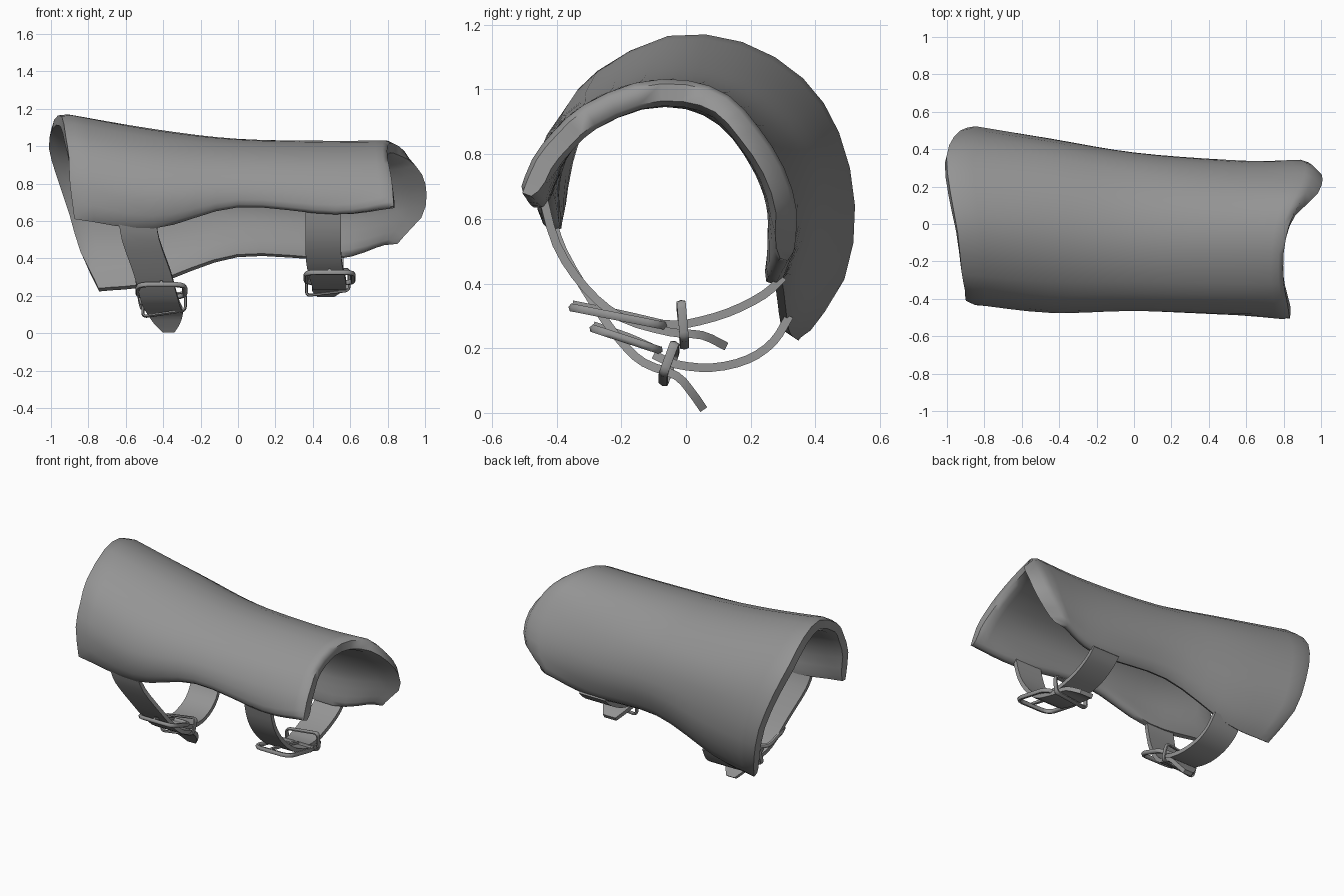
import bpy, bmesh, math
from mathutils import Vector

if "Cube" in bpy.data.objects:
    bpy.data.objects.remove(bpy.data.objects["Cube"])

grey = bpy.data.materials.new("grey_leather")
grey.diffuse_color = (0.30, 0.30, 0.30, 1)
grey.use_nodes = True
grey.node_tree.nodes["Principled BSDF"].inputs["Base Color"].default_value = grey.diffuse_color


def finish(name, bm, angle=50):
    bmesh.ops.recalc_face_normals(bm, faces=bm.faces)
    me = bpy.data.meshes.new(name)
    bm.to_mesh(me)
    bm.free()
    me.materials.append(grey)
    ob = bpy.data.objects.new(name, me)
    bpy.context.collection.objects.link(ob)
    bpy.ops.object.select_all(action='DESELECT')
    ob.select_set(True)
    bpy.context.view_layer.objects.active = ob
    bpy.ops.object.shade_smooth_by_angle(angle=math.radians(angle))
    return ob


def spline(points, steps):
    """Smooth curve through the points."""
    p = [Vector(q) for q in points]
    p = [2 * p[0] - p[1]] + p + [2 * p[-1] - p[-2]]
    out = []
    for i in range(1, len(p) - 2):
        a, b, c, d = p[i - 1:i + 3]
        for s in range(steps):
            t = s / steps
            out.append(0.5 * (2 * b + (c - a) * t + (2 * a - 5 * b + 4 * c - d) * t * t
                              + (3 * b - a - 3 * c + d) * t ** 3))
    return out + [p[-2]]


def tighten(line):
    """Add a point close to each end so the rim can be rounded."""
    return [line[0], line[0].lerp(line[1], .4), *line[1:-1], line[-1].lerp(line[-2], .4), line[-1]]


# ---- Arm shell: cross-sections (y, z) from front edge over the top to back edge
left = [(-.43, .61), (-.425, .80), (-.365, .95), (-.27, 1.065), (-.05, 1.175), (.18, 1.155),
        (.37, 1.04), (.48, .87), (.53, .64), (.495, .41), (.36, .215)]
elbow_mid = [(-.43, .555), (-.475, .70), (-.43, .86), (-.31, .99), (-.10, 1.085), (.12, 1.075),
             (.29, .985), (.41, .84), (.455, .65), (.44, .44), (.33, .25)]
middle = [(-.455, .67), (-.465, .76), (-.415, .87), (-.31, .965), (-.13, 1.035), (.06, 1.025),
          (.21, .95), (.325, .83), (.38, .67), (.37, .53), (.31, .40)]
wrist_mid = [(-.485, .635), (-.48, .74), (-.42, .86), (-.32, .95), (-.15, 1.02), (.02, 1.02),
             (.16, .95), (.27, .82), (.335, .66), (.335, .52), (.29, .39)]
right = [(-.52, .685), (-.475, .79), (-.41, .87), (-.32, .95), (-.16, 1.02), (0, 1.03),
         (.13, .985), (.22, .89), (.30, .77), (.345, .63), (.335, .48)]
left_x = [-.875, -.90, -.905, -.92, -.94, -.98, -1.0, -.96, -.89, -.83, -.74]
right_x = [.83, .825, .815, .80, .80, .83, .89, .94, .96, .93, .80]

rows = []
for i in range(11):
    xs = (left_x[i], -.45, 0, .52, right_x[i])
    secs = (left, elbow_mid, middle, wrist_mid, right)
    rows.append(tighten(spline([(x, *s[i]) for x, s in zip(xs, secs)], 4)))
nv = len(rows[0])
grid = [tighten(spline([r[j] for r in rows], 2)) for j in range(nv)]
nu = len(grid[0])

bm = bmesh.new()
outer = [[bm.verts.new(p) for p in col] for col in grid]


def skin(g):
    for a, b in zip(g, g[1:]):
        for k in range(len(a) - 1):
            bm.faces.new((a[k], a[k + 1], b[k + 1], b[k]))


skin(outer)
bmesh.ops.recalc_face_normals(bm, faces=bm.faces)
bm.normal_update()
flip = 1 if outer[nv // 2][nu // 2].normal.z > 0 else -1
# thick padding, rounded over at the open ends and thinner along the lower edges
inner = []
for j, col in enumerate(outer):
    line = []
    for k, v in enumerate(col):
        n = v.normal * flip
        eu, ev = min(k, nu - 1 - k), min(j, nv - 1 - j)
        depth = .083 if ev else .068
        depth = min(depth, (.045, .06, .07)[eu]) if eu < 3 else depth
        co = v.co - n * depth
        if j == nv - 1:  # flared lip at the wrist
            co.x += .045 * max(0, min(1, (v.co.y - .08) / .15))
        line.append(bm.verts.new(co))
    inner.append(line)
for j, col in enumerate(outer):
    for k, v in enumerate(col):
        if j in (0, nv - 1) or k in (0, nu - 1):
            v.co -= v.normal * flip * .015
skin(inner)


def border(g):
    return (g[0][:-1] + [c[-1] for c in g][:-1] + g[-1][:0:-1] + [c[0] for c in g][:0:-1])


bo, bi = border(outer), border(inner)
for k in range(len(bo)):
    n = (k + 1) % len(bo)
    bm.faces.new((bo[k], bo[n], bi[n], bi[k]))
finish("arm_shell", bm, 60)


# ---- Straps: flat bands along a path of (x, y, z, width)
def strap(name, path, thick=.026):
    pts = spline(path, 3)
    bm = bmesh.new()
    rings = []
    for i, p in enumerate(pts):
        d = pts[min(i + 1, len(pts) - 1)] - pts[max(i - 1, 0)]
        t = Vector((0, d[1], d[2])).normalized()
        n = Vector((0, -t.z, t.y)) * thick / 2
        w = Vector((p[3] / 2, 0, 0))
        c = Vector(p[:3])
        rings.append([bm.verts.new(c + s * w + q * n)
                      for s, q in ((-1, -1), (1, -1), (1, 1), (-1, 1))])
    for a, b in zip(rings, rings[1:]):
        for k in range(4):
            bm.faces.new((a[k], a[(k + 1) % 4], b[(k + 1) % 4], b[k]))
    bm.faces.new(rings[0])
    bm.faces.new(rings[-1])
    finish(name, bm, 40)


# ---- Metal frames: bar along a rounded rectangle between two (y, z) ends
def frame(name, x, half, a, b, r, corner=.03, flat=1, tilt=0):
    a, b = Vector((x, *a)), Vector((x, *b))
    mid, ax = (a + b) / 2, (b - a).normalized()
    side = Vector((1, 0, tilt)).normalized()
    up = side.cross(ax).normalized()
    hl = (b - a).length / 2
    bm = bmesh.new()
    rings = []
    for q, (sx, sy) in enumerate(((1, 1), (-1, 1), (-1, -1), (1, -1))):
        for s in range(4):
            ang = math.radians(q * 90 + s * 30)
            out = side * math.cos(ang) + ax * math.sin(ang)
            c = mid + side * sx * (half - corner) + ax * sy * (hl - corner) + out * corner
            rings.append([bm.verts.new(c + r * (out * math.cos(f) * flat + up * math.sin(f)))
                          for f in (k * math.tau / 6 for k in range(6))])
    for i, ra in enumerate(rings):
        rb = rings[(i + 1) % len(rings)]
        for k in range(6):
            bm.faces.new((ra[k], ra[(k + 1) % 6], rb[(k + 1) % 6], rb[k]))
    finish(name, bm, 60)


# right-hand strap
strap("right_front_strap", [(.455, -.45, .70, .19), (.455, -.40, .52, .19), (.46, -.31, .385, .19),
                            (.48, -.2, .295, .19), (.49, -.05, .25, .18), (.48, .05, .24, .17),
                            (.47, .125, .205, .09)])
strap("right_back_strap", [(.47, .30, .42, .19), (.47, .24, .365, .19), (.47, .13, .31, .19),
                           (.48, 0, .275, .18), (.49, -.08, .275, .17)])
frame("right_buckle", .49, .125, (-.35, .325), (-.07, .27), .014, .05)
frame("right_keeper", .48, .115, (-.015, .33), (-.005, .215), .016, .02, .5, .12)
strap("right_prong", [(.49, -.07, .28, .02), (.49, -.2, .31, .02), (.49, -.35, .34, .015)], .015)

# left-hand strap
strap("left_front_strap", [(-.54, -.42, .62, .2), (-.52, -.38, .5, .2), (-.46, -.28, .33, .2),
                           (-.43, -.2, .22, .2), (-.41, -.13, .155, .2), (-.39, -.03, .115, .19),
                           (-.38, .02, .06, .14), (-.37, .055, .01, .06)])
strap("left_back_strap", [(-.45, .32, .30, .2), (-.44, .27, .22, .2), (-.43, .19, .165, .2),
                          (-.42, .08, .14, .2), (-.41, -.03, .15, .19), (-.41, -.1, .18, .17)])
frame("left_buckle", -.41, .125, (-.285, .26), (-.085, .195), .014, .05)
frame("left_keeper", -.395, .115, (-.035, .20), (-.07, .105), .016, .02, .5, .15)
strap("left_prong", [(-.41, -.09, .20, .02), (-.41, -.18, .24, .02), (-.41, -.285, .275, .015)], .015)
